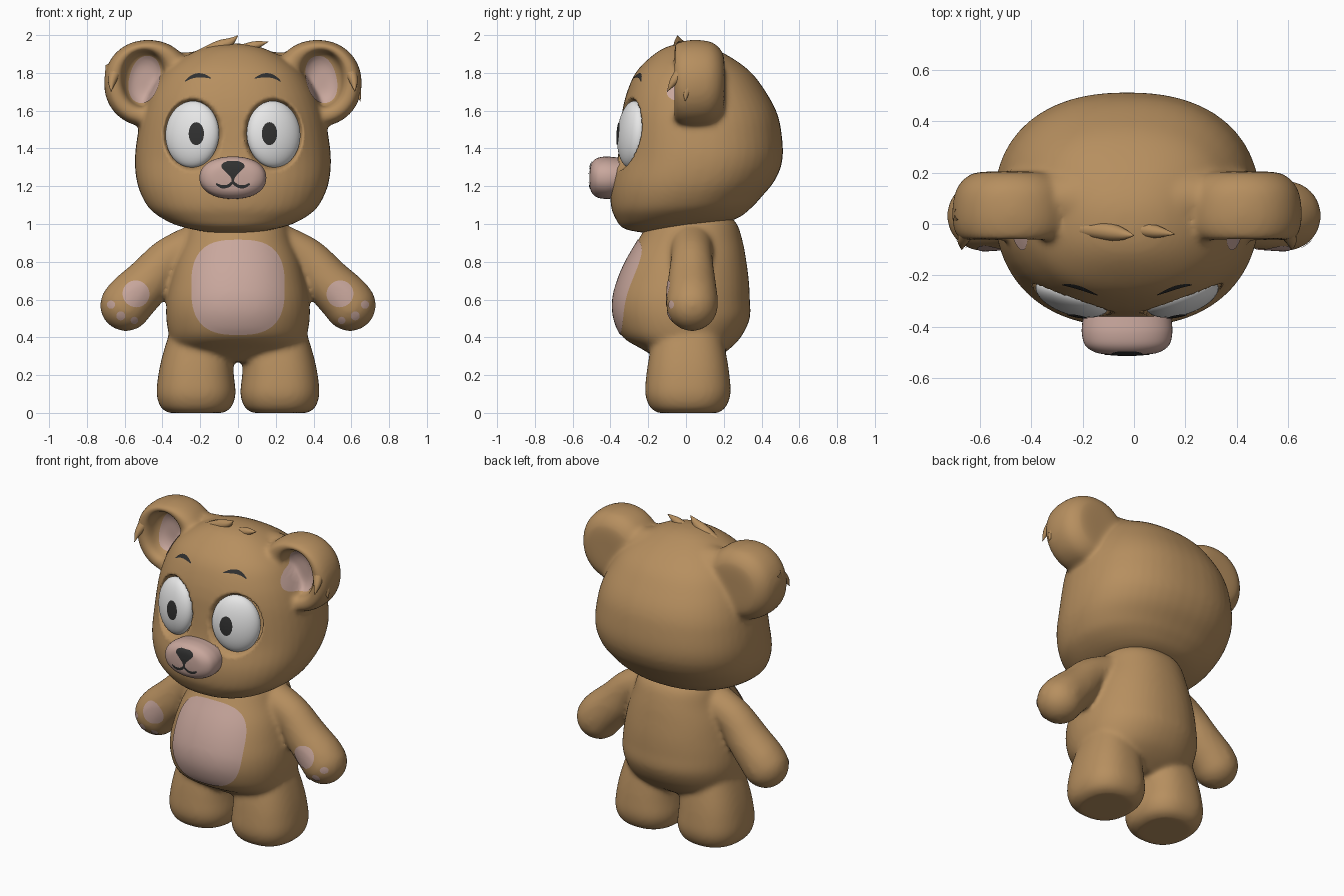
import bpy, bmesh, math
from mathutils import Vector, Matrix
from mathutils.bvhtree import BVHTree

if "Cube" in bpy.data.objects:
    bpy.data.objects.remove(bpy.data.objects["Cube"])
HX = -0.027          # head mirror line
SIDES = ((-1, "right"), (1, "left"))


def material(name, rgb):
    m = bpy.data.materials.new(name)
    m.use_nodes = True
    m.diffuse_color = (*rgb, 1)
    bsdf = next(n for n in m.node_tree.nodes if n.type == 'BSDF_PRINCIPLED')
    bsdf.inputs["Base Color"].default_value = (*rgb, 1)
    bsdf.inputs["Roughness"].default_value = 0.7
    return m


FUR = material("brown fur", (0.47, 0.275, 0.115))
PINK = material("dusty pink", (0.58, 0.385, 0.335))
WHITE = material("eye white", (0.85, 0.85, 0.85))
BLACK = material("soft black", (0.03, 0.03, 0.03))


def finish(name, bm, mat):
    bmesh.ops.recalc_face_normals(bm, faces=bm.faces)
    me = bpy.data.meshes.new(name)
    bm.to_mesh(me)
    bm.free()
    me.materials.append(mat)
    me.shade_smooth()
    ob = bpy.data.objects.new(name, me)
    bpy.context.collection.objects.link(ob)
    return ob


def spline(pts, n=5):
    """Smooth interpolation through tuples of any length."""
    out = []
    for i in range(len(pts) - 1):
        a, b, c, d = (pts[max(0, min(len(pts) - 1, i + k))] for k in (-1, 0, 1, 2))
        for j in range(n):
            t = j / n
            out.append(tuple(q + t / 2 * (r - p + t * (2*p - 5*q + 4*r - s + t * (3*(q - r) + s - p)))
                             for p, q, r, s in zip(a, b, c, d)))
    return out + [tuple(pts[-1])]


def oval(angle, power):
    f = lambda v: math.copysign(abs(v) ** (2 / power), v)
    return f(math.cos(angle)), f(math.sin(angle))


def loft(name, rows, power=2.3, mat=FUR, along_y=False, segs=48):
    """Rows are (position, centre 1, centre 2, radius 1, radius 2)."""
    bm = bmesh.new()
    rings = []
    for t, c1, c2, r1, r2 in spline(rows):
        ring = []
        for k in range(segs):
            u, v = oval(math.tau * k / segs, power)
            a, b = c1 + r1 * u, c2 + r2 * v
            ring.append(bm.verts.new((a, t, b) if along_y else (a, b, t)))
        rings.append(ring)
    for p, q in zip(rings, rings[1:]):
        for k in range(segs):
            m = (k + 1) % segs
            bm.faces.new((p[k], p[m], q[m], q[k]))
    bm.faces.new(rings[0])
    bm.faces.new(rings[-1])
    return finish(name, bm, mat)


def chain(name, pts):
    """Overlapping spheres along (x, y, z, radius) points, fused later."""
    bm = bmesh.new()
    for x, y, z, r in spline(pts, 6):
        bmesh.ops.create_icosphere(bm, subdivisions=3, radius=r, matrix=Matrix.Translation((x, y, z)))
    return finish(name, bm, FUR)


def fuse(name, parts, rounds):
    """Join parts into one soft skin."""
    bpy.ops.object.select_all(action='DESELECT')
    for p in parts:
        p.select_set(True)
    ob = parts[0]
    bpy.context.view_layer.objects.active = ob
    bpy.ops.object.join()
    ob.name = name
    rm = ob.modifiers.new("skin", 'REMESH')
    rm.mode, rm.voxel_size, rm.use_smooth_shade = 'VOXEL', 0.014, True
    sm = ob.modifiers.new("soften", 'SMOOTH')
    sm.factor, sm.iterations = 0.5, rounds
    for m in ("skin", "soften"):
        bpy.ops.object.modifier_apply(modifier=m)
    ob.data.materials.clear()
    ob.data.materials.append(FUR)
    ob.data.shade_smooth()
    return ob


def plate(name, target, grid, mat, closed=False):
    """Thin painted shape: a grid of (x, z) points laid on the target's front."""
    src = bmesh.new()
    src.from_mesh(target.data)
    tree = BVHTree.FromBMesh(src)
    bm = bmesh.new()
    rows = []
    for row in grid:
        rows.append([])
        for x, z in row:
            hit, nor = tree.ray_cast(Vector((x, -2, z)), Vector((0, 1, 0)))[:2]
            if hit is None:
                hit, nor = tree.find_nearest(Vector((x, -0.3, z)))[:2]
            if nor.y > 0:
                nor = -nor
            rows[-1].append(bm.verts.new(hit + nor * 0.004))
    src.free()
    for p, q in zip(rows, rows[1:]):
        for k in range(len(p) if closed else len(p) - 1):
            m = (k + 1) % len(p)
            bm.faces.new((p[k], p[m], q[m], q[k]))
    if closed:
        bm.faces.new(rows[0])
    bm.normal_update()
    ob = finish(name, bm, mat)
    if sum(f.normal.y for f in ob.data.polygons) > 0:
        ob.data.flip_normals()
    return ob


def disc(name, target, cx, cz, rx, rz, mat, power=2, tilt=0, segs=40, rings=9):
    grid = []
    for i in range(1, rings + 1):
        row = []
        for k in range(segs):
            u, v = oval(math.tau * k / segs, power)
            u, v = u * rx * i / rings, v * rz * i / rings
            row.append((cx + u * math.cos(tilt) - v * math.sin(tilt),
                        cz + u * math.sin(tilt) + v * math.cos(tilt)))
        grid.append(row)
    return plate(name, target, grid, mat, True)


def stroke(name, target, pts, mat=BLACK):
    """Painted line through (x, z, half width) points."""
    pts = spline(pts, 6)
    grid = []
    for i, (x, z, w) in enumerate(pts):
        a, b = pts[max(i - 1, 0)], pts[min(i + 1, len(pts) - 1)]
        d = Vector((b[0] - a[0], b[1] - a[1])).normalized()
        grid.append([(x - d.y * w * k / 3, z + d.x * w * k / 3) for k in range(-3, 4)])
    return plate(name, target, grid, mat)


def tuft(name, pts):
    cu = bpy.data.curves.new(name, 'CURVE')
    cu.dimensions, cu.bevel_depth, cu.bevel_resolution = '3D', 1, 3
    pts = spline(pts)
    sp = cu.splines.new('POLY')
    sp.points.add(len(pts) - 1)
    for p, (x, y, z, r) in zip(sp.points, pts):
        p.co, p.radius = (x, y, z, 1), max(r, 0.001)
    cu.materials.append(FUR)
    bpy.context.collection.objects.link(bpy.data.objects.new(name, cu))


# Body, legs and arms
parts = [loft("torso", [
    (0.27, 0, 0, 0.2, 0.13), (0.33, 0, 0, 0.33, 0.22), (0.4, 0, -0.022, 0.362, 0.312),
    (0.5, 0, -0.022, 0.38, 0.36), (0.6, 0, -0.025, 0.377, 0.363), (0.7, 0, -0.015, 0.357, 0.348),
    (0.8, 0, 0, 0.33, 0.32), (0.9, 0, 0.02, 0.29, 0.282), (1, 0, 0.035, 0.255, 0.235),
    (1.06, 0, 0.04, 0.2, 0.17)], 2.2)]
for s, side in SIDES:
    x = s * 0.222
    parts.append(loft("leg", [
        (0, x, 0.01, 0.145, 0.16), (0.03, x, 0.01, 0.187, 0.2), (0.1, x, 0.01, 0.209, 0.226),
        (0.2, x, 0.01, 0.2, 0.22), (0.3, s * 0.215, 0.01, 0.186, 0.205),
        (0.42, s * 0.2, 0.01, 0.165, 0.18)], 2.4))
    parts.append(chain("arm", [
        (s * 0.2, 0.03, 0.89, 0.12), (s * 0.36, 0.03, 0.82, 0.112), (s * 0.47, 0.03, 0.7, 0.127),
        (s * 0.56, 0.032, 0.61, 0.137), (s * 0.593, 0.032, 0.57, 0.138)]))
body = fuse("body", parts, 10)

# Belly and paw pads
disc("belly_patch", body, 0, 0.665, 0.245, 0.25, PINK, 2.8, segs=64, rings=14)
for s, side in SIDES:
    disc(side + "_paw_pad", body, s * 0.54, 0.63, 0.07, 0.07, PINK)
    for i, (x, z, r) in enumerate(((0.67, 0.573, 0.021), (0.62, 0.515, 0.023), (0.55, 0.492, 0.019))):
        disc(f"{side}_finger_pad_{i + 1}", body, s * x, z, r, r, PINK, segs=20, rings=3)

# Head with cupped ears
skull = [(0.97, -0.04, 0.16, 0.16), (1.005, -0.03, 0.31, 0.3), (1.06, -0.015, 0.415, 0.36),
         (1.12, 0, 0.468, 0.398), (1.22, 0.037, 0.508, 0.434), (1.35, 0.075, 0.519, 0.437),
         (1.5, 0.078, 0.5, 0.425), (1.6, 0.07, 0.474, 0.407), (1.7, 0.055, 0.432, 0.367),
         (1.8, 0.04, 0.367, 0.307), (1.88, 0.025, 0.267, 0.217), (1.935, 0.01, 0.15, 0.12),
         (1.955, 0.01, 0.05, 0.04)]
parts = [loft("skull", [(z, HX, y, rx, ry) for z, y, rx, ry in skull])]
for s, side in SIDES:
    ear = [(0.205, 0.448, 1.745, 0.08, 0.08), (0.195, 0.448, 1.745, 0.16, 0.16),
           (0.14, 0.448, 1.745, 0.216, 0.216), (0.05, 0.448, 1.745, 0.234, 0.23),
           (-0.03, 0.448, 1.745, 0.224, 0.22), (-0.065, 0.455, 1.752, 0.18, 0.19),
           (-0.045, 0.468, 1.765, 0.125, 0.155), (0.02, 0.468, 1.765, 0.1, 0.135),
           (0.05, 0.468, 1.765, 0.05, 0.07)]
    parts.append(loft("ear", [(y, HX + s * x, z, rx, rz) for y, x, z, rx, rz in ear], 2.1, along_y=True))
    parts.append(chain("ear_root", [(HX + s * 0.315, 0.1, 1.8, 0.1), (HX + s * 0.2, 0.09, 1.79, 0.125)]))
head = fuse("head", parts, 10)

# Eye sockets and sloping chin
EYE_X, EYE_Z = 0.215, 1.475
for v in head.data.vertices:
    x, y, z = v.co
    d = ((abs(x - HX) - EYE_X) / 0.155) ** 2 + ((z - EYE_Z) / 0.19) ** 2
    if y < 0 and d < 1:
        v.co.y += 0.07 * min(1, (1 - d) * 4)
    if z < 1.3:
        v.co.z += (1.3 - z) * 0.3 * y

# Eyes, brows and ear linings
for s, side in SIDES:
    bm = bmesh.new()
    place = (Matrix.Translation((HX + s * EYE_X, -0.285, EYE_Z)) @ Matrix.Rotation(s * 0.32, 4, 'Z')
             @ Matrix.Rotation(-0.08, 4, 'X') @ Matrix.Diagonal((0.148, 0.068, 0.177, 1)))
    bmesh.ops.create_uvsphere(bm, u_segments=40, v_segments=24, radius=1, matrix=place)
    eye = finish(side + "_eye", bm, WHITE)
    disc(side + "_pupil", eye, HX + s * 0.193, 1.478, 0.04, 0.06, BLACK)
    brow = [(0.115, 1.77, 0.002), (0.15, 1.782, 0.009), (0.185, 1.785, 0.011),
            (0.22, 1.775, 0.008), (0.252, 1.753, 0.002)]
    stroke(side + "_eyebrow", head, [(HX + s * x, z, w) for x, z, w in brow])
    disc(side + "_ear_lining", head, HX + s * 0.468, 1.765, 0.083, 0.13, PINK, 2.2, s * 0.25)

# Snout, nose and mouth
snout = loft("snout", [(y, HX, 1.245, rx, rz) for y, rx, rz in (
    (-0.3, 0.16, 0.1), (-0.38, 0.174, 0.109), (-0.43, 0.176, 0.112), (-0.475, 0.162, 0.102),
    (-0.502, 0.12, 0.074), (-0.51, 0.06, 0.035), (-0.511, 0.01, 0.008))], 2.2, PINK, True)
stroke("nose", snout, [(HX, z, w) for z, w in (
    (1.33, 0.03), (1.318, 0.055), (1.3, 0.06), (1.28, 0.042), (1.26, 0.022), (1.24, 0.008), (1.218, 0.007))])
for s, side in SIDES:
    stroke(side + "_mouth_line", snout, [(HX + s * x, z, w) for x, z, w in (
        (0, 1.222, 0.007), (0.025, 1.202, 0.008), (0.058, 1.198, 0.008), (0.088, 1.213, 0.005))])

# Hair and ear tufts
tuft("hair_tuft_large", [(-0.2, -0.02, 1.895, 0.03), (-0.1, -0.03, 1.938, 0.035),
                         (-0.04, -0.04, 1.965, 0.022), (0, -0.045, 1.998, 0.001)])
tuft("hair_tuft_small", [(0.02, -0.02, 1.92, 0.03), (0.09, -0.03, 1.945, 0.024),
                         (0.16, -0.04, 1.965, 0.001)])
for s, side in SIDES:
    lift = 0.06 if s < 0 else 0
    tuft(side + "_ear_tuft_front", [(HX + s * 0.62, -0.02, 1.81, 0.035), (HX + s * 0.64, -0.065, 1.755, 0.022),
                                    (HX + s * 0.645, -0.1, 1.7, 0.001)])
    tuft(side + "_ear_tuft_outer", [(HX + s * 0.64, 0.04, 1.77 + lift, 0.035), (HX + s * 0.66, 0.005, 1.7 + lift, 0.02),
                                    (HX + s * 0.675, -0.005, 1.65 + lift, 0.001)])
